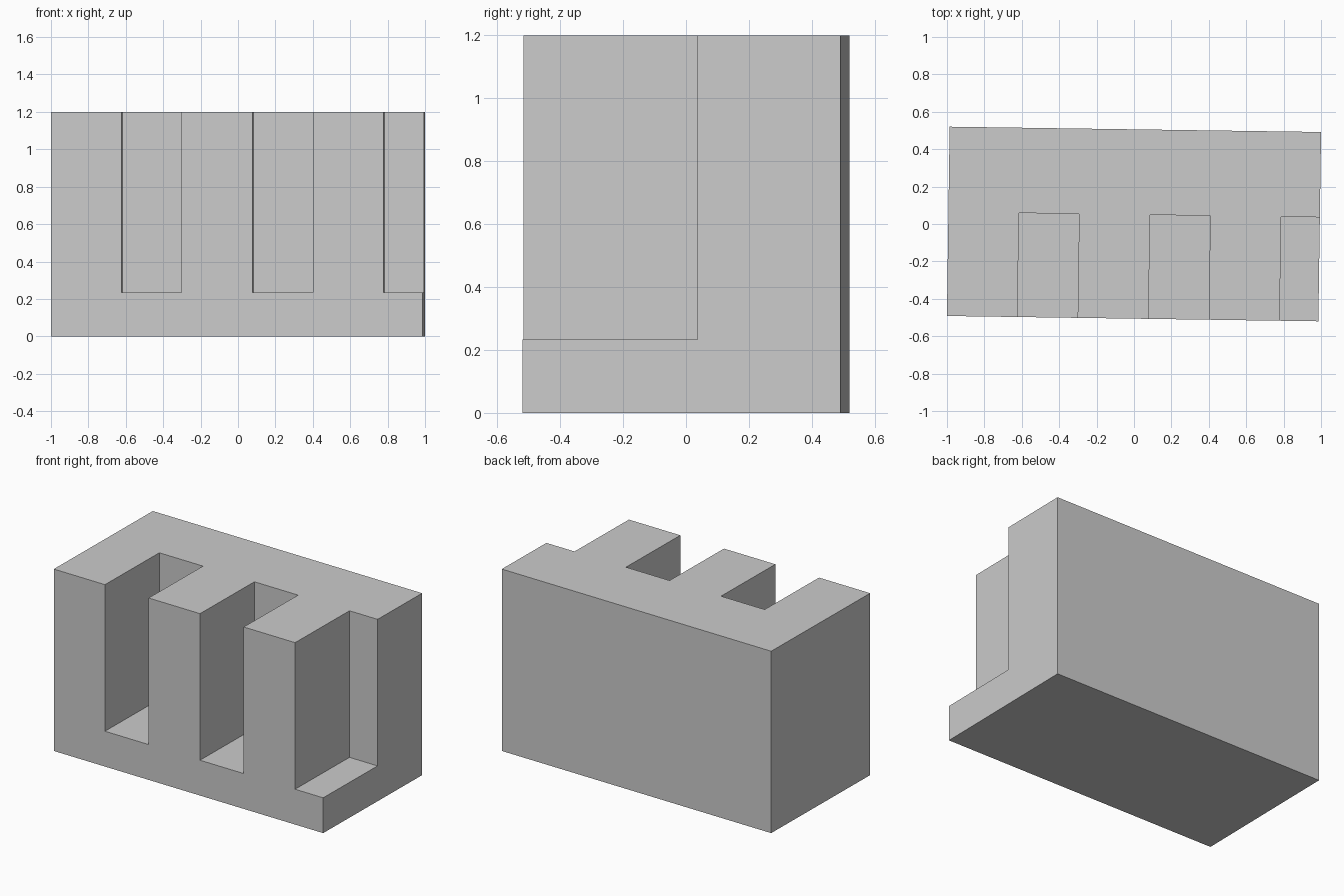
import bpy, bmesh, math

cube = bpy.data.objects.get("Cube")
if cube:
    bpy.data.objects.remove(cube, do_unlink=True)

W, D, H = 1.986, 1.012, 1.2          # overall block
FLOOR, SLOT_BACK = 0.233, 0.05       # slot floor height and rear wall
SLOT_W, PITCH, FIRST = 0.322, 0.701, -0.616

grey = bpy.data.materials.new("plain grey")
grey.use_nodes = True
colour = (0.6, 0.6, 0.6, 1)
grey.diffuse_color = colour
grey.node_tree.nodes["Principled BSDF"].inputs["Base Color"].default_value = colour

# Plan outline: three slots open to the front, the last also open at the side
front, back, side = -D / 2, D / 2, W / 2
plan = [(side, back), (-side, back), (-side, front)]
for i in range(3):
    x0 = FIRST + i * PITCH
    x1 = min(x0 + SLOT_W, side)
    plan += [(x0, front), (x0, SLOT_BACK), (x1, SLOT_BACK)]
    if x1 < side:
        plan.append((x1, front))


def prism(bm, outline, z0, z1):
    """Extrude a plan outline between two heights, open at the bottom."""
    face = bm.faces.new([bm.verts.new((x, y, z0)) for x, y in outline])
    top = bmesh.ops.extrude_face_region(bm, geom=[face])["geom"]
    bmesh.ops.translate(bm, vec=(0, 0, z1 - z0),
                        verts=[v for v in top if isinstance(v, bmesh.types.BMVert)])
    if face.is_valid:
        bm.faces.remove(face)


bm = bmesh.new()
# Full-height body
prism(bm, plan, 0, H)
# Underside beneath the body
bottom = [e for e in bm.edges if e.is_boundary]
bmesh.ops.contextual_create(bm, geom=bottom)
# Low blocks that fill the foot of each slot
for i in range(3):
    x0 = FIRST + i * PITCH
    x1 = min(x0 + SLOT_W, side)
    block = [(x0, front), (x1, front), (x1, SLOT_BACK), (x0, SLOT_BACK)]
    prism(bm, block, 0, FLOOR)
    bmesh.ops.contextual_create(bm, geom=[e for e in bm.edges if e.is_boundary])
# Join and drop the hidden walls between the body and the slot feet
bmesh.ops.recalc_face_normals(bm, faces=bm.faces)
mesh = bpy.data.meshes.new("slotted_block")
bm.to_mesh(mesh)
bm.free()
mesh.materials.append(grey)
block = bpy.data.objects.new("slotted_block", mesh)
block.rotation_euler.z = -0.0143     # the block stands slightly turned
bpy.context.collection.objects.link(block)
